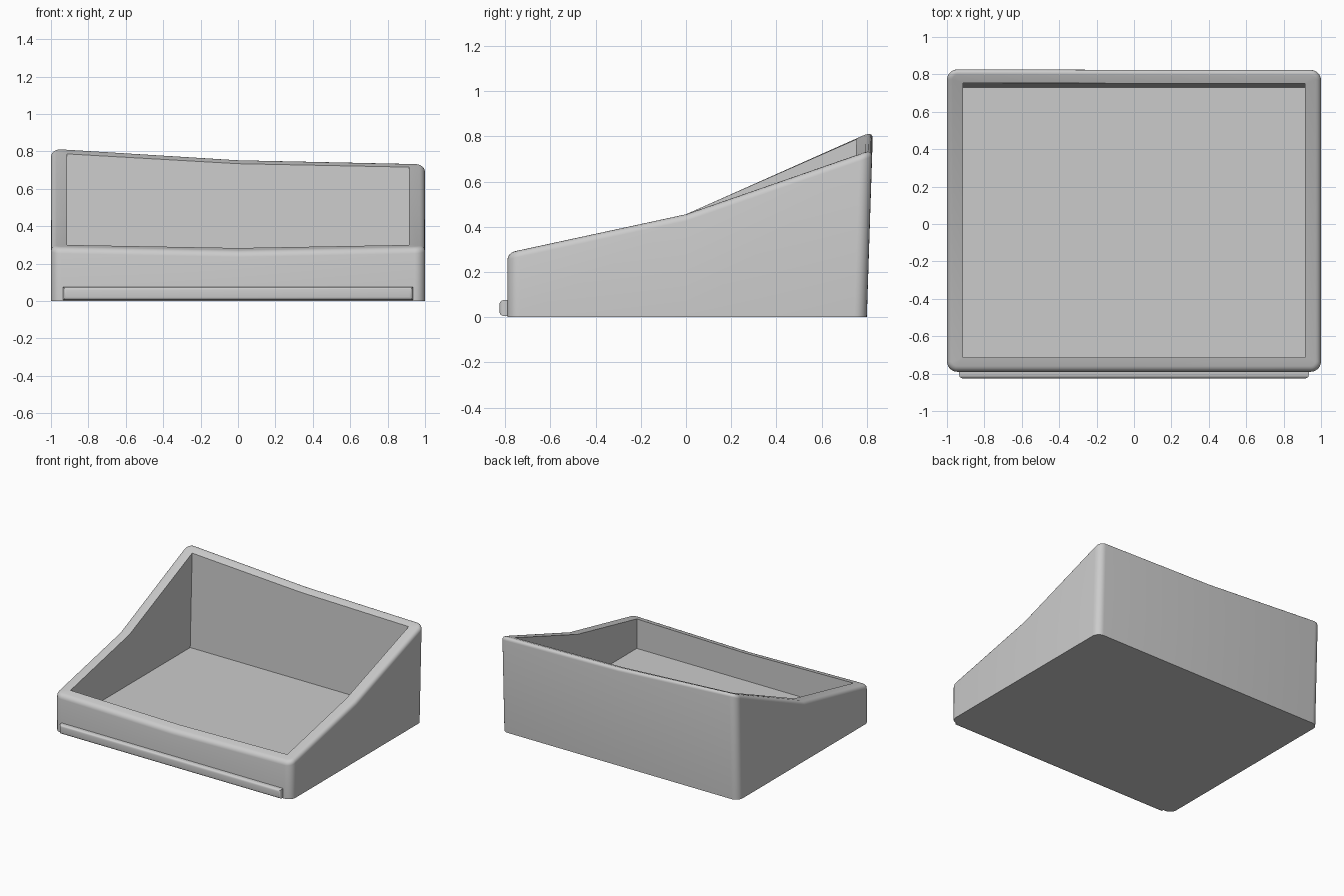
import bpy, bmesh, math

cube = bpy.data.objects.get("Cube")
if cube:
    bpy.data.objects.remove(cube, do_unlink=True)

grey = bpy.data.materials.new("plain grey")
grey.use_nodes = True
grey.diffuse_color = (0.6, 0.6, 0.6, 1)
grey.node_tree.nodes["Principled BSDF"].inputs["Base Color"].default_value = grey.diffuse_color

FLOOR, ROUND = 0.075, 0.03
FRONT, BACK = (0.285, 0.265, 0.285), (0.825, 0.762, 0.74)   # rim height at left, middle, right
MIDDLE = 0.455


def across(row, x):
    t = abs(x)
    return row[1] * (1 - t) + (row[0] if x < 0 else row[2]) * t


def rim_height(x, y):
    end, depth = (FRONT, 0.79) if y < 0 else (BACK, 0.8)
    t = min(abs(y) / depth, 1)
    return MIDDLE * (1 - t) + across(end, x) * t


def outline(x, y0, y1, radius, steps=6):
    """Rounded rectangle with a point in the middle of each side."""
    pts = []
    corners = [(1, y1, 0), (-1, y1, 90), (-1, y0, 180), (1, y0, 270)]
    mids = [(0, y1), (-x, 0), (0, y0), (x, 0)]
    for (sx, cy, start), mid in zip(corners, mids):
        sy = 1 if cy > 0 else -1
        for i in range(steps + 1):
            a = math.radians(start + 90 * i / steps)
            pts.append((sx * (x - radius) + radius * math.cos(a),
                        cy - sy * radius + radius * math.sin(a)))
        pts.append(mid)
    return pts


def finish(bm, name):
    bmesh.ops.remove_doubles(bm, verts=bm.verts, dist=0.0005)
    bmesh.ops.recalc_face_normals(bm, faces=bm.faces)
    mesh = bpy.data.meshes.new(name)
    bm.to_mesh(mesh)
    bm.free()
    obj = bpy.data.objects.new(name, mesh)
    bpy.context.collection.objects.link(obj)
    mesh.materials.append(grey)
    bpy.ops.object.select_all(action='DESELECT')
    obj.select_set(True)
    bpy.context.view_layer.objects.active = obj
    bpy.ops.object.shade_smooth_by_angle(angle=math.radians(35))
    return obj


# Tray body: rings from the base, up the wall, over the rim and down to the floor
bm = bmesh.new()


def ring(pts, height):
    verts = []
    for x, y in pts:
        z = height(x, y)
        lean = 0.033 * z if y > 0.1 else 0      # back wall leans outwards
        verts.append(bm.verts.new((x, y + lean, z)))
    return verts


def outer(inset):
    return outline(1 - inset, -0.79 + inset, 0.8 - inset, 0.055 - inset)


inner = outline(0.915, -0.713, 0.728, 0)
rings = [ring(outer(0), lambda x, y: 0)]
for i in range(5):
    a = math.radians(90 * i / 4)
    drop = ROUND * (1 - math.sin(a))
    rings.append(ring(outer(ROUND * (1 - math.cos(a))), lambda x, y: rim_height(x, y) - drop))
rings.append(ring(inner, rim_height))
rings.append(ring(inner, lambda x, y: FLOOR))
for low, high in zip(rings, rings[1:]):
    n = len(low)
    for i in range(n):
        j = (i + 1) % n
        bm.faces.new((low[i], low[j], high[j], high[i]))
bm.faces.new(rings[0][::-1])
bm.faces.new(rings[-1])
finish(bm, "tray_body")

# Lip strip along the bottom of the front
bm = bmesh.new()
bmesh.ops.create_cube(bm, size=1)
for v in bm.verts:
    v.co = (v.co.x * 1.87, -0.8 + v.co.y * 0.05, 0.04 + v.co.z * 0.07)
front_edges = [e for e in bm.edges if any(f.normal.y < -0.5 for f in e.link_faces)]
bmesh.ops.bevel(bm, geom=front_edges, offset=0.018, segments=4, profile=0.5, affect='EDGES')
finish(bm, "front_lip_strip")
